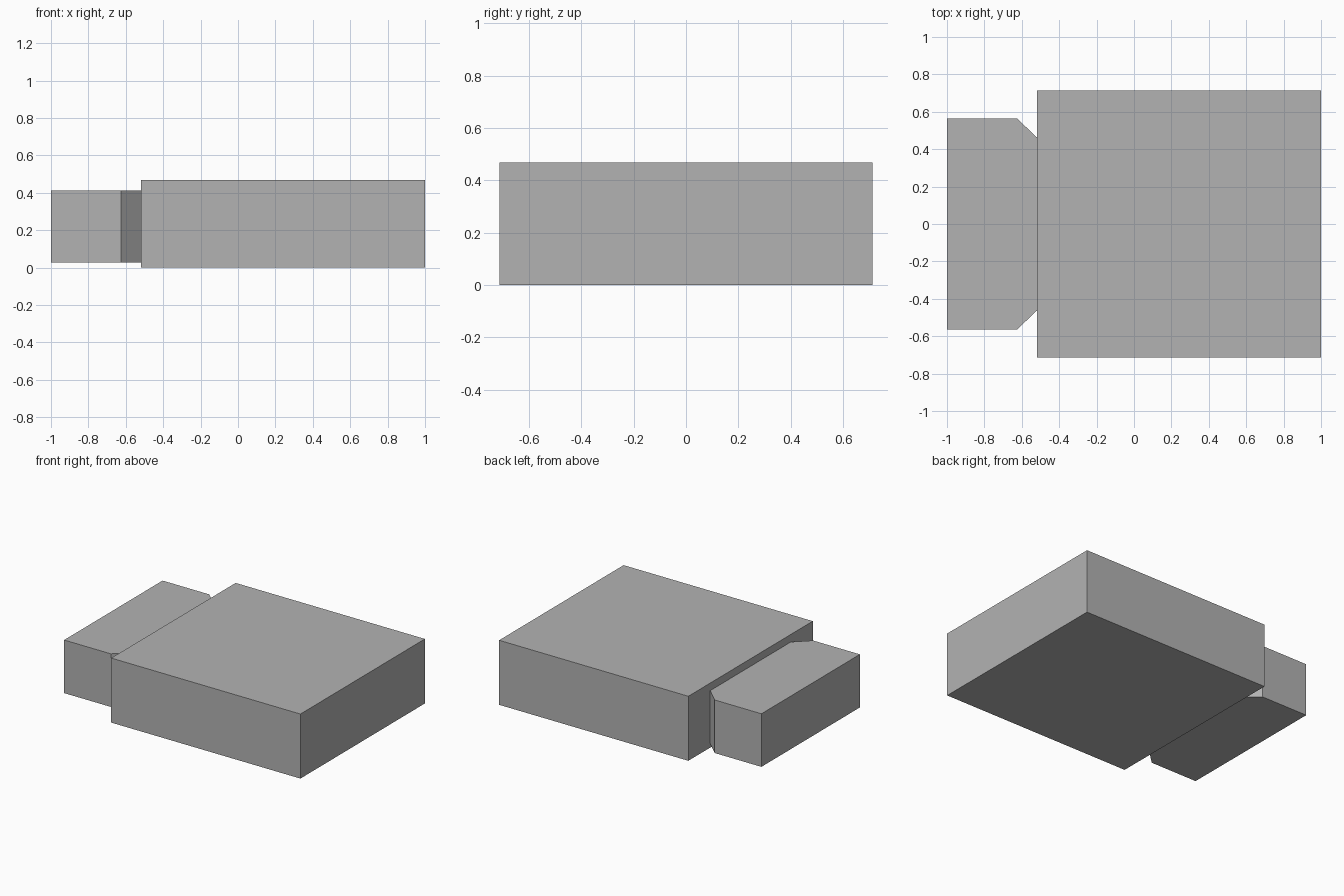
import bpy
import bmesh

cube = bpy.data.objects.get("Cube")
if cube:
    bpy.data.objects.remove(cube, do_unlink=True)

grey = bpy.data.materials.new("plain_grey")
grey.use_nodes = True
colour = (0.45, 0.45, 0.45, 1)
grey.diffuse_color = colour
grey.node_tree.nodes["Principled BSDF"].inputs["Base Color"].default_value = colour


def slab(name, half_outline, bottom, top):
    """Mirror a half outline across y = 0 and extrude it upwards."""
    outline = half_outline + [(x, -y) for x, y in reversed(half_outline)]
    bm = bmesh.new()
    base = bm.faces.new([bm.verts.new((x, y, bottom)) for x, y in outline])
    grown = bmesh.ops.extrude_face_region(bm, geom=[base], use_keep_orig=True)
    raised = [v for v in grown["geom"] if isinstance(v, bmesh.types.BMVert)]
    bmesh.ops.translate(bm, vec=(0, 0, top - bottom), verts=raised)
    bmesh.ops.recalc_face_normals(bm, faces=bm.faces[:])
    mesh = bpy.data.meshes.new(name)
    bm.to_mesh(mesh)
    bm.free()
    mesh.materials.append(grey)
    obj = bpy.data.objects.new(name, mesh)
    bpy.context.collection.objects.link(obj)
    return obj


# Main rectangular block
slab("main_block", [(-0.518, 0.713), (1, 0.713)], 0, 0.468)

# Smaller end block with chamfered corners where it meets the main block
slab("end_block", [(-1, 0.564), (-0.625, 0.564), (-0.518, 0.462)], 0.028, 0.413)
